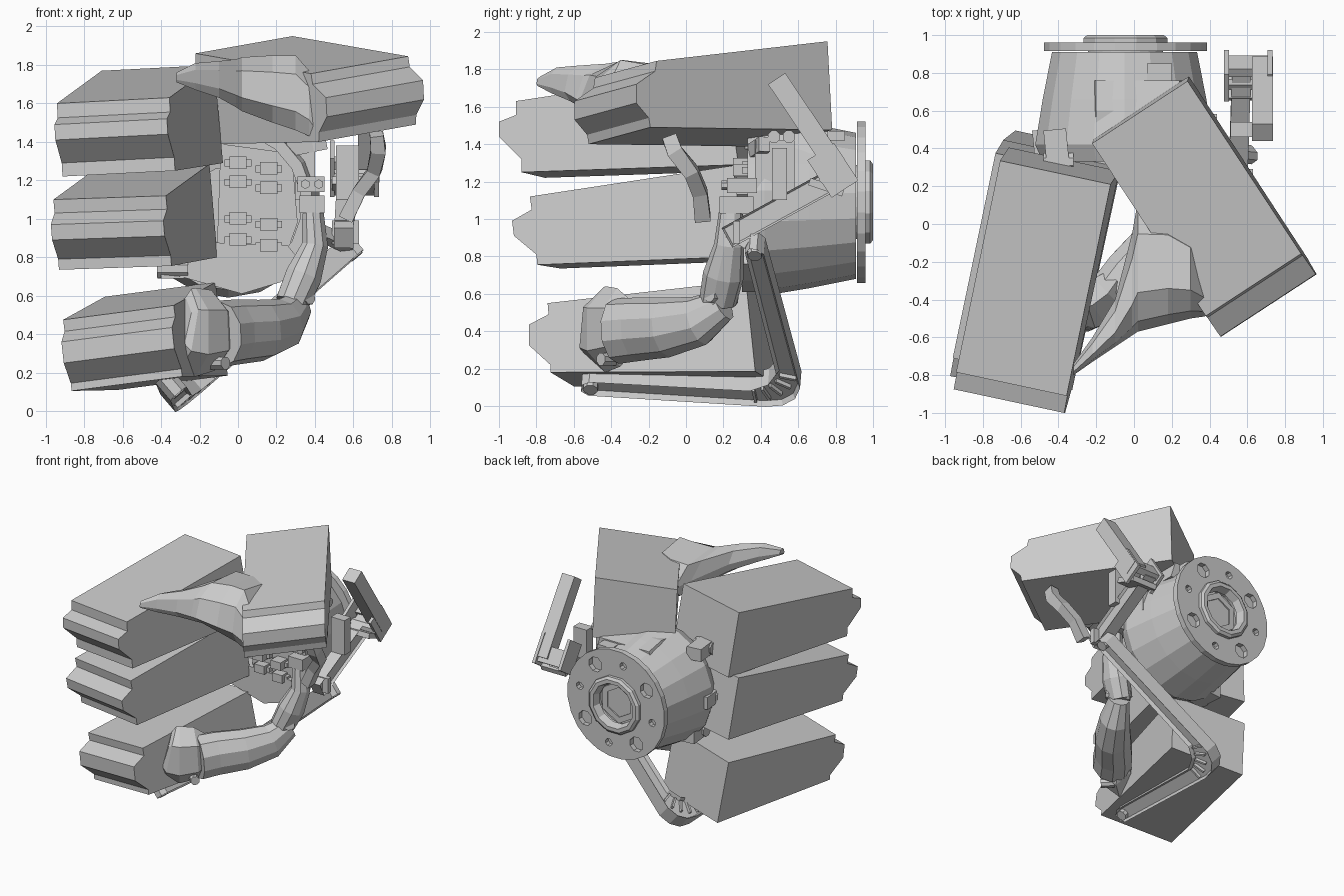
import bpy, bmesh, math
from mathutils import Vector as V

if "Cube" in bpy.data.objects:
    bpy.data.objects.remove(bpy.data.objects["Cube"])


def mesh(name, verts, faces):
    me = bpy.data.meshes.new(name)
    me.from_pydata([tuple(v) for v in verts], [], faces)
    bm = bmesh.new()
    bm.from_mesh(me)
    bmesh.ops.recalc_face_normals(bm, faces=bm.faces)
    bm.to_mesh(me)
    bm.free()
    ob = bpy.data.objects.new(name, me)
    bpy.context.collection.objects.link(ob)
    return ob


def loft(name, rings, closed=False):
    n, m = len(rings[0]), len(rings)
    faces = []
    for i in range(m if closed else m - 1):
        a, b = i * n, (i + 1) % m * n
        faces += [(a + k, a + (k + 1) % n, b + (k + 1) % n, b + k) for k in range(n)]
    if not closed:
        faces += [tuple(range(n)), tuple(range((m - 1) * n, m * n))]
    return mesh(name, [p for r in rings for p in r], faces)


def lathe_y(name, prof, sides, cx, cz, closed=False):
    """Rings (radius, y) about an axis along y."""
    ang = [math.tau * (k + .5) / sides for k in range(sides)]
    return loft(name, [[(cx + r * math.cos(a), y, cz + r * math.sin(a)) for a in ang]
                       for r, y in prof], closed)


def tube(name, path, sides=8, flat=1.0, up=(0, 0, 1)):
    """Loft along (x, y, z, radius); flat scales the sideways radius."""
    pts = [V(p[:3]) for p in path]
    rings = []
    for i, p in enumerate(pts):
        t = (pts[min(i + 1, len(pts) - 1)] - pts[max(i - 1, 0)]).normalized()
        s = t.cross(V(up)).normalized()
        u = s.cross(t)
        r = path[i][3]
        rings.append([p + s * (r * flat * math.cos(a)) + u * (r * math.sin(a))
                      for a in (math.tau * (k + .5) / sides for k in range(sides))])
    return loft(name, rings)


def bar(name, a, b, w, d, up=(1, 0, 0)):
    """Box from a to b: d along 'up', w across it."""
    a, b = V(a), V(b)
    t = (b - a).normalized()
    s = t.cross(V(up)).normalized() * w / 2
    u = s.normalized().cross(t) * d / 2
    return loft(name, [[p + s + u, p + s - u, p - s - u, p - s + u] for p in (a, b)])


def box(name, x, y, z):
    xm, zm = (x[0] + x[1]) / 2, (z[0] + z[1]) / 2
    return bar(name, (xm, y[0], zm), (xm, y[1], zm), z[1] - z[0], x[1] - x[0])


def pin(name, c, r, half, axis=(1, 0, 0), sides=8):
    c, a = V(c), V(axis).normalized() * half
    up = (0, 0, 1) if abs(a.z) < half * .9 else (1, 0, 0)
    return tube(name, [(*(c - a), r), (*(c + a), r)], sides, up=up)


def recess(ob, axis, thick, depth):
    """Sunken panels on the two broad faces."""
    bm = bmesh.new()
    bm.from_mesh(ob.data)
    fs = [f for f in bm.faces if abs(f.normal.dot(axis)) > .95]
    bmesh.ops.inset_individual(bm, faces=fs, thickness=thick, depth=0)
    for f in fs:
        n = f.normal.copy()
        bmesh.ops.translate(bm, verts=f.verts, vec=-n * depth)
    bm.to_mesh(ob.data)
    bm.free()


def block(name, org, d, prof, width, lean):
    """Side profile (s, z) along direction d, extruded by the width vector."""
    zm = sum(p[1] for p in prof) / len(prof)
    side = [V((org[0] + d[0] * s - lean * (z - zm), org[1] + d[1] * s, z)) for s, z in prof]
    return loft(name, [side, [p + V(width) for p in side]])


# Four large blocks with stepped noses
block("upper_left_block", (-.15, 0), (.217, 1),
      [(.21, 1.80), (-.91, 1.63), (-.91, 1.555), (-1, 1.52), (-1, 1.44), (-.88, 1.32),
       (-.88, 1.25), (.28, 1.29)], (-.585, .125, -.03), .06)
block("middle_left_block", (-.185, 0), (.217, 1),
      [(.25, 1.285), (-.835, 1.12), (-.825, 1.05), (-.93, .99), (-.92, .91), (-.80, .81),
       (-.795, .755), (.32, .80)], (-.585, .125, -.02), .055)
block("lower_left_block", (-.155, 0), (.217, 1),
      [(.32, .67), (-.74, .55), (-.735, .49), (-.84, .435), (-.84, .325), (-.725, .22),
       (-.725, .18), (.37, .185)], (-.575, .125, -.075), .11)
block("upper_right_block", (.275, .79), (.547, -.838),
      [(.04, 1.95), (1.13, 1.845), (1.14, 1.79), (1.26, 1.72), (1.26, 1.62), (1.18, 1.54),
       (1.17, 1.49), (.01, 1.476)], (-.505, -.33, -.09), .05)

# Wrist drum, open flange and hub
lathe_y("wrist_drum", [(.39, .91), (.44, .66), (.48, .42), (.44, .33), (.38, .33), (.38, .40),
                       (.2, .42), (.2, .80)], 18, -.05, 1.07)
flange = lathe_y("wrist_flange", [(.435, .915), (.435, .96), (.17, .96), (.17, .85), (.2, .85), (.2, .915)],
                 24, -.045, 1.09, True)
lathe_y("hub_ring", [(.23, .94), (.23, .985), (.21, 1.0), (.18, 1.0), (.16, .94)], 12, -.045, 1.09, True)
lathe_y("hub_core", [(.18, .86), (.17, .92), (.12, .92), (.12, .88)], 6, -.045, 1.09)
for k in range(8):
    a = math.tau * (k + .25) / 8
    cut = pin("flange_hole_cutter", (-.045 + .33 * math.cos(a), .95, 1.09 + .33 * math.sin(a)),
              .06 if k % 2 else .03, .03, (0, 1, 0))
    cut.hide_render = True
    cut.hide_set(True)
    m = flange.modifiers.new("hole", "BOOLEAN")
    m.operation, m.object, m.solver = "DIFFERENCE", cut, "EXACT"

# Saddle and knuckles joining the blocks to the drum
loft("top_saddle", [[(-.25, y, z0), (.28, y, z0), (.24, y, z1), (-.2, y, z1)]
                    for y, z0, z1 in ((.40, 1.35, 1.49), (.6, 1.35, 1.51), (.76, 1.35, 1.48))])
box("saddle_lug", (.07, .2), (.74, .85), (1.42, 1.47))
for x, z in ((-.40, 1.42), (-.46, 1.05), (-.34, .74)):
    bar("knuckle_bracket", (x, .30, z), (x - .02, .50, z), .1, .12)
    pin("knuckle_pin", (x, .33, z), .05, .08)
loft("palm_lower_rim", [[(-.37, y, .80), (-.30, y, .70), (.02, y, .61), (.22, y, .67), (.34, y, .76),
                         (.26, y, .86), (-.2, y, .88)] for y in (.30, .42)])

# Palm plate with valve bodies
loft("palm_plate", [[(-.09, y, 1.39), (.28, y, 1.34), (.31, y, .98), (.26, y, .84), (-.11, y, .83)]
                    for y in (.34, .40)])
for i, z in enumerate((1.29, 1.19, 1.0, .89)):
    for x in (0, .16):
        zz = z - .03 * (x > 0)
        box("valve_body", (x - .045, x + .045), (.25 + .02 * (i % 2), .35), (zz - .03, zz + .035))
        box("valve_cap", (x - .07, x + .07), (.30, .35), (zz - .018, zz + .018))
box("palm_block_upper", (.31, .45), (.22, .38), (1.14, 1.22))
box("palm_block_lower", (.32, .45), (.18, .36), (1.03, 1.12))
for x in (.35, .42):
    pin("palm_bolt", (x, .22, 1.18), .025, .03, (0, 1, 0), 6)
box("side_mount", (.30, .40), (.37, .58), (1.10, 1.42))
for y in (.47, .55):
    pin("side_mount_pin", (.38, y, 1.44), .035, .06)
bar("upper_mount_strut", (.25, .36, 1.36), (.45, .42, 1.40), .08, .06, (0, 1, 0))

# Hooked upper claw: sections (x, front y, back y, low z, high z)
rings = []
for x, f, b, lo, hi in ((-.32, -.80, -.74, 1.71, 1.76), (-.22, -.73, -.60, 1.67, 1.81),
                        (-.10, -.65, -.40, 1.63, 1.82), (-.01, -.59, -.05, 1.58, 1.83),
                        (.02, -.57, .12, 1.56, 1.84), (.18, -.53, .10, 1.50, 1.85),
                        (.30, -.50, .0, 1.46, 1.85), (.37, -.49, -.15, 1.43, 1.77),
                        (.40, -.48, -.3, 1.42, 1.62)):
    h, w = hi - lo, b - f
    rings.append([V((x, f + w * p, lo + h * q)) for p, q in
                  ((0, .25), (.08, .75), (.3, 1), (.75, .9), (1, .45), (.9, .15), (.5, .25), (.12, 0))])
loft("upper_claw", rings)

# Lower curved finger in three segments
tube("finger_root", [(.39, .24, 1.03, .065), (.40, .23, .86, .08), (.34, .2, .70, .11),
                     (.28, .17, .56, .10)], 10, .9, (0, 1, 0))
tube("finger_middle", [(.31, .2, .54, .09), (.24, .07, .455, .135), (.12, -.1, .42, .16),
                       (-.02, -.26, .41, .17), (-.1, -.37, .40, .175)], 10, .85)
tube("finger_tip", [(-.09, -.30, .42, .15), (-.13, -.36, .42, .21), (-.22, -.43, .41, .23),
                    (-.28, -.46, .42, .22), (-.31, -.48, .43, .17)], 6, .6)
pin("finger_joint", (.31, .19, .58), .04, .09, (1, -1, .2))
pin("tip_joint", (-.10, -.42, .25), .035, .05, (1, -1, 0))

# L-shaped arm with sunken faces
C = V((-.36, .61, .03))
v = V((-.03, -1.12, .07)).normalized()
u0 = V((.94, -.2, .82))
u = (u0 - v * u0.dot(v)).normalized()
n = u.cross(v)
L = 1.29
outline = [(.17, 0), (.08, .025), (.02, .09), (0, .18), (0, 1.13), (.03, 1.17), (.08, 1.17),
           (.11, 1.13), (.12, .27), (.18, .17), (.27, .11), (L - .04, .1)]
# the upper bar slants forward as it rises
outline += [(L, .07), (L, .03), (L - .04, 0)]
outline = [(a, b + .2 * max(0, a - .17)) for a, b in outline]
arm = loft("bent_arm", [[C + u * a + v * b + n * s for a, b in outline] for s in (-.06, .06)])
recess(arm, n, .015, .03)
for k in range(5):
    t = math.radians(10 + 17 * k)
    ctr = C + u * .28 + v * .28
    d = -(u * math.cos(t) + v * math.sin(t))
    bar("arm_corner_rib", ctr + d * .17, ctr + d * .26, .015, .11, n)
for a, b in ((.055, 1.12), (L - .05, .05 + .2 * (L - .22))):
    pin("arm_pin", C + u * a + v * b, .04, .065, n)
bar("arm_to_finger_link", (.58, .35, .86), (.40, .22, .94), .07, .06)

# Side linkage: forearm strut, joint housing, slanted lever and curved link
fore = bar("side_strut", (.55, .22, .90), (.57, .84, 1.24), .12, .10)
recess(fore, V((1, 0, 0)), .015, .02)
for x in (.49, .72):
    bar("joint_cheek", V((x, .72, 1.36)), V((x, .85, 1.16)), .17, .025)
bar("joint_back", (.6, .80, 1.31), (.6, .87, 1.20), .05, .22)
bar("joint_floor", (.6, .66, 1.20), (.6, .84, 1.14), .04, .22)
pin("joint_pin", (.605, .75, 1.22), .04, .12)
bar("slanted_lever", (.68, .485, 1.75), (.68, .84, 1.22), .11, .11)
tube("curved_link", [(.72, -.09, 1.44, .055), (.73, -.06, 1.36, .06), (.71, .03, 1.25, .055),
                     (.63, .075, 1.14, .055), (.56, .09, 1.0, .06)], 4, .9, (0, 1, 0))
box("linkage_plate", (.51, .63), (.46, .54), (1.1, 1.38))
box("linkage_foot", (.49, .63), (.25, .29), (.87, .99))
